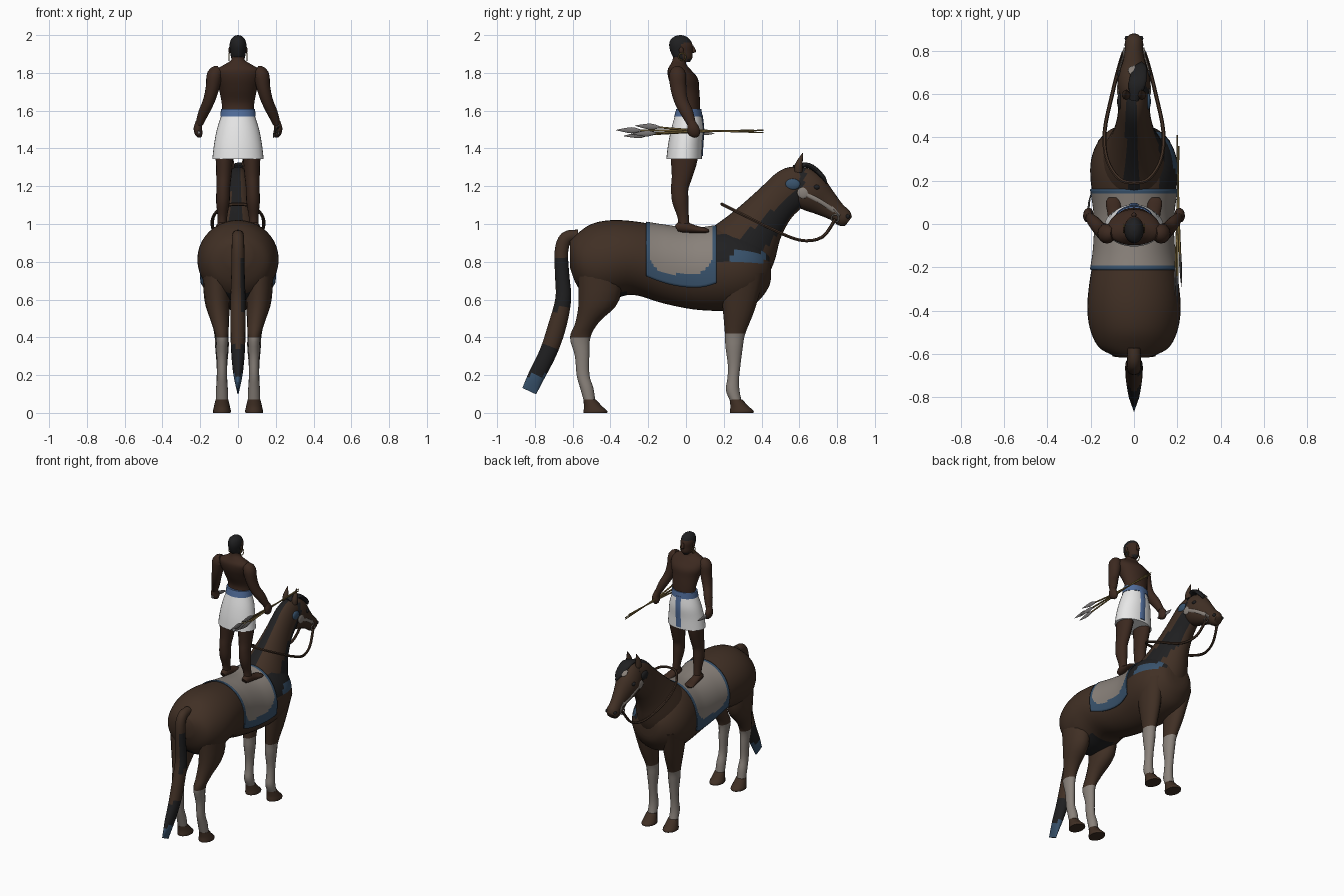
import bpy, bmesh, math
from mathutils import Vector

cube = bpy.data.objects.get("Cube")
if cube:
    bpy.data.objects.remove(cube)


def material(name, *rgb):
    m = bpy.data.materials.new(name)
    m.use_nodes = True
    m.diffuse_color = (*rgb, 1)
    m.node_tree.nodes["Principled BSDF"].inputs["Base Color"].default_value = (*rgb, 1)
    return m


COAT = material("brown coat", .052, .029, .018)
BLACK = material("black hair", .014, .014, .015)
GREY = material("warm grey", .25, .22, .195)
NAVY = material("dark blue", .04, .085, .15)
BLUE = material("belt blue", .08, .15, .32)
WHITE = material("white cloth", .8, .8, .8)
SKIN = material("brown skin", .045, .022, .014)
GOLD = material("golden wood", .22, .15, .045)
STEEL = material("steel", .18, .17, .17)
X, Y, Z = Vector((1, 0, 0)), Vector((0, 1, 0)), Vector((0, 0, 1))


def finish(obj, mats, rule=None):
    for m in mats:
        obj.data.materials.append(m)
    if rule:
        for p in obj.data.polygons:
            p.material_index = int(rule(p.center, p.normal))
    bpy.ops.object.select_all(action='DESELECT')
    obj.select_set(True)
    bpy.context.view_layer.objects.active = obj
    bpy.ops.object.shade_smooth_by_angle(angle=math.radians(55))
    return obj


def from_bmesh(name, bm, mats, rule=None):
    bmesh.ops.recalc_face_normals(bm, faces=bm.faces)
    mesh = bpy.data.meshes.new(name)
    bm.to_mesh(mesh)
    bm.free()
    obj = bpy.data.objects.new(name, mesh)
    bpy.context.collection.objects.link(obj)
    return finish(obj, mats, rule)


def refine(rows, steps):
    """Catmull-Rom interpolation through the section rows."""
    out = []
    for i in range(len(rows) - 1):
        quad = zip(rows[max(i - 1, 0)], rows[i], rows[i + 1], rows[min(i + 2, len(rows) - 1)])
        quad = list(quad)
        for k in range(steps):
            t = k / steps
            out.append([b + .5 * t * (c - a + t * (2 * a - 5 * b + 4 * c - d
                        + t * (3 * (b - c) + d - a))) for a, b, c, d in quad])
    return out + [list(rows[-1])]


def loft(name, rows, mats, rule=None, n=16, steps=4, axis=None):
    """Skin elliptical sections (x, y, z, half width, half depth) along a path."""
    rows = refine(rows, steps)
    pts = [Vector(r[:3]) for r in rows]
    bm = bmesh.new()
    rings = []
    for i, r in enumerate(rows):
        t = axis or (pts[min(i + 1, len(pts) - 1)] - pts[max(i - 1, 0)]).normalized()
        side = (X - t * t.x).normalized()
        up = side.cross(t)
        a, b = max(r[3], .001), max(r[4], .001)
        rings.append([bm.verts.new(pts[i] + side * a * math.sin(w) + up * b * math.cos(w))
                      for w in (2 * math.pi * k / n for k in range(n))])
    for p, q in zip(rings, rings[1:]):
        for k in range(n):
            bm.faces.new((p[k], p[k - 1], q[k - 1], q[k]))
    bm.faces.new(rings[0])
    bm.faces.new(rings[-1])
    return from_bmesh(name, bm, mats, rule)


def ball(name, loc, scale, mat, rot=(0, 0, 0)):
    bpy.ops.mesh.primitive_uv_sphere_add(segments=16, ring_count=10, location=loc, rotation=rot)
    obj = bpy.context.object
    obj.name, obj.scale = name, scale
    return finish(obj, [mat])


def ring(name, loc, radius, thick, mat, rot, scale=(1, 1, 1)):
    bpy.ops.mesh.primitive_torus_add(location=loc, rotation=rot, major_radius=radius,
                                     minor_radius=thick, major_segments=24, minor_segments=6)
    obj = bpy.context.object
    obj.name, obj.scale = name, scale
    return finish(obj, [mat])


# Horse body
body = [(0, -.615, .84, .07, .07), (0, -.575, .81, .155, .14), (0, -.5, .8, .198, .2),
        (0, -.4, .81, .215, .21), (0, -.28, .82, .207, .195), (0, -.12, .785, .182, .205),
        (0, .04, .76, .178, .212), (0, .2, .765, .2, .225), (0, .3, .765, .197, .21),
        (0, .38, .765, .165, .175), (0, .435, .77, .11, .11), (0, .45, .77, .06, .06)]


def body_rule(c, n):
    if c.x > .05 and .18 < c.y < .44 and .8 < c.z < .95:
        return 2 if .22 < c.y < .42 and c.z < .85 else 1
    return c.y < -.3 and c.z < .64 and abs(c.x) < .1


loft("horse_body", body, [COAT, BLACK, NAVY], body_rule, n=40, axis=Y)

# Neck with a mane stripe and a dark side patch
neck = [(0, .25, .81, .16, .2), (0, .31, .89, .145, .185), (0, .385, 1.0, .105, .14),
        (0, .47, 1.105, .08, .115), (0, .56, 1.19, .07, .112), (0, .62, 1.22, .06, .09)]


def neck_rule(c, n):
    drop = c.z - 1 - .9 * (c.y - .385)
    return (abs(c.x + .01) < .028 and n.z > .3) or (c.x > .03 and -.15 < drop < .01 and c.z > .79)


loft("horse_neck", neck, [COAT, BLACK], neck_rule, n=32)

# Head
head = [(0, .56, 1.235, .045, .065), (0, .605, 1.21, .068, .098), (0, .665, 1.165, .076, .102),
        (0, .735, 1.112, .055, .075), (0, .795, 1.065, .043, .053), (0, .838, 1.03, .042, .048),
        (0, .86, 1.013, .028, .03)]
loft("horse_head", head, [COAT, BLACK],
     lambda c, n: c.y < .63 and c.z > 1.19 and c.x > .02, n=24)
loft("forelock", [(0, .57, 1.3, .02, .012), (.015, .65, 1.31, .04, .014),
                  (.03, .72, 1.255, .03, .012), (.035, .745, 1.215, .004, .004)], [BLACK])
ball("forehead_star", (0, .708, 1.267), (.028, .03, .008), GREY, (-.75, 0, 0))

# Paired head parts and bridle
for s, label in ((1, "left"), (-1, "right")):
    loft(f"{label}_ear", [(s * .035, .595, 1.275, .02, .022), (s * .037, .598, 1.315, .019, .02),
                          (s * .035, .618, 1.375, .002, .002)], [COAT], n=10)
    ball(f"{label}_cheek_plate", (s * .07, .62, 1.165), (.009, .032, .03), GREY)
    loft(f"{label}_cheek_strap", [(s * .072, .62, 1.165, .004, .011), (s * .07, .7, 1.125, .004, .011),
                                  (s * .046, .785, 1.07, .004, .011)], [GREY], n=8)
    ball(f"{label}_eye", (s * .066, .692, 1.195), (.012, .016, .013), BLACK)
    ball(f"{label}_bridle_tuft", (s * .064, .565, 1.21), (.014, .04, .03), NAVY if s > 0 else BLACK)
    ball(f"{label}_nostril", (s * .033, .856, 1.04), (.01, .012, .012), BLACK)
    ring(f"{label}_bit_ring", (s * .046, .79, 1.03), .02, .004, GREY, (0, math.pi / 2, 0))
ring("noseband", (0, .79, 1.07), .05, .007, GREY, (math.radians(131), 0, 0), (.94, 1.1, 1))

# Reins looping back over the neck
path = [(.048, .79, 1.025), (.07, .72, .93), (.1, .6, .915), (.135, .43, .985),
        (.125, .3, 1.05), (.07, .21, 1.095)]
points = path + [(0, .19, 1.105)] + [(-x, y, z) for x, y, z in reversed(path)]
curve = bpy.data.curves.new("reins", 'CURVE')
curve.dimensions, curve.bevel_depth, curve.bevel_resolution = '3D', .009, 1
spline = curve.splines.new('POLY')
fine = refine(points, 4)
spline.points.add(len(fine) - 1)
for p, co in zip(spline.points, fine):
    p.co = (*co, 1)
reins = bpy.data.objects.new("reins", curve)
bpy.context.collection.objects.link(reins)
bpy.ops.object.select_all(action='DESELECT')
reins.select_set(True)
bpy.context.view_layer.objects.active = reins
bpy.ops.object.convert(target='MESH')
finish(bpy.context.object, [COAT])

# Horse legs with pale socks, and hooves
hind = [(.112, -.455, .82, .08, .12), (.11, -.46, .6, .068, .108), (.095, -.523, .48, .047, .062),
        (.085, -.56, .4, .034, .054), (.085, -.55, .3, .028, .038), (.085, -.545, .2, .026, .034),
        (.085, -.525, .13, .031, .035), (.085, -.51, .06, .032, .03)]
fore = [(.115, .3, .74, .07, .12), (.1, .28, .55, .053, .085), (.088, .26, .42, .038, .054),
        (.085, .255, .35, .036, .046), (.085, .255, .25, .028, .033), (.085, .25, .18, .028, .031),
        (.085, .247, .12, .031, .036), (.085, .265, .06, .032, .03)]
for s, label in ((1, "left"), (-1, "right")):
    for part, rows in (("hind", hind), ("front", fore)):
        side = [(s * r[0], *r[1:]) for r in rows]
        loft(f"{label}_{part}_leg", side, [COAT, GREY], lambda c, n: c.z < .41, axis=-Z)
        x, y = side[-1][:2]
        loft(f"{label}_{part}_hoof", [(x, y, .07, .034, .034), (x, y + .018, .035, .042, .048),
             (x, y + .03, .012, .047, .062), (x, y + .03, 0, .046, .062)], [COAT], axis=-Z)

# Tail
tail = [(0, -.57, .94, .03, .03), (0, -.635, .925, .032, .035), (0, -.66, .85, .034, .036),
        (0, -.655, .72, .036, .038), (0, -.65, .6, .04, .042), (0, -.685, .45, .04, .048),
        (0, -.73, .32, .036, .046), (0, -.79, .2, .024, .044), (0, -.83, .115, .005, .04)]
loft("tail", tail, [COAT, BLACK, NAVY],
     lambda c, n: 2 if c.z < .2 else c.z < .35 or (.55 < c.z < .82 and (c.x > .01 or n.y > .4)))

# Saddle cloth draped over the back, with a blue border
bm = bmesh.new()
grid = []
fine_body = refine(body, 12)
for i in range(41):
    y = -.21 + .37 * i / 40
    _, _, zc, hw, hh = min(fine_body, key=lambda r: abs(r[1] - y))
    k = next(j for j, r in enumerate(fine_body) if r[1] > y)
    p, q = fine_body[k - 1], fine_body[k]
    t = (y - p[1]) / (q[1] - p[1])
    zc, hw, hh = (p[j] + t * (q[j] - p[j]) + e for j, e in ((2, 0), (3, .008), (4, .008)))
    hem = .663 + .9 * max(0, .05 - y) ** 2 + 2 * max(0, y - .05) ** 2
    limit = math.acos((hem - zc) / hh)
    row = []
    for j in range(-30, 31):
        w = limit * j / 30
        x = math.sin(w)
        if abs(w) > math.pi / 2:
            x = .5 * x + math.copysign(.5, w)
        row.append(bm.verts.new((hw * x, y, zc + hh * math.cos(w))))
    grid.append(row)
for p, q in zip(grid, grid[1:]):
    for k in range(60):
        bm.faces.new((p[k], p[k + 1], q[k + 1], q[k]))


def cloth_rule(c, n):
    u = abs(c.y + .025) / .17
    return u > .965 or c.z < .735 + .1 * u ** 5


cloth = from_bmesh("saddle_cloth", bm, [GREY, NAVY], cloth_rule)
cloth.modifiers.new("thickness", 'SOLIDIFY').thickness = .006

# Rider torso, neck and head
torso = [(0, .01, 1.56, .083, .065), (0, .02, 1.63, .085, .055), (0, .0, 1.71, .1, .07),
         (0, -.015, 1.77, .12, .078), (0, -.035, 1.815, .118, .062), (0, -.04, 1.845, .07, .042),
         (0, -.035, 1.87, .035, .036), (0, -.03, 1.91, .034, .036)]
loft("rider_torso", torso, [SKIN], n=24, axis=Z)
skull = [(0, -.01, 1.858, .022, .03), (0, -.016, 1.88, .036, .05), (0, -.023, 1.91, .041, .058),
         (0, -.027, 1.945, .045, .062), (0, -.03, 1.975, .038, .052), (0, -.03, 1.993, .022, .03),
         (0, -.03, 2.0, .004, .005)]
loft("rider_head", skull, [SKIN, BLACK],
     lambda c, n: c.y < -.02 or c.z > 1.96 or (c.z < 1.875 and c.y > .01), n=24, axis=Z)
loft("nose", [(0, .032, 1.945, .006, .006), (0, .042, 1.915, .012, .012),
              (0, .032, 1.905, .008, .006)], [SKIN], n=8, axis=-Z)

# Wrap skirt, belt and front sash
skirt = [(0, .012, 1.575, .088, .07), (0, .006, 1.5, .112, .085), (0, -.005, 1.42, .127, .09),
         (0, -.01, 1.345, .136, .094)]
loft("skirt", skirt, [WHITE], n=32, axis=-Z)
loft("belt", [(0, .012, 1.568, .094, .075), (0, .015, 1.61, .09, .066)], [BLUE], n=32, steps=1, axis=Z)
loft("sash", [(0, .084, 1.58, .02, .004), (0, .093, 1.5, .02, .004), (0, .088, 1.42, .02, .004),
              (0, .086, 1.36, .02, .004)], [BLUE], n=8, axis=-Z)

# Rider limbs and earrings
leg = [(.068, -.005, 1.42, .05, .07), (.072, -.01, 1.34, .046, .07), (.075, -.022, 1.25, .04, .054),
       (.078, -.033, 1.19, .036, .046), (.08, -.03, 1.12, .036, .043), (.083, -.015, 1.04, .026, .03),
       (.086, -.01, .975, .025, .03)]
foot = [(.086, -.05, .975, .018, .018), (.086, -.02, .985, .028, .03), (.09, .05, .972, .032, .02),
        (.096, .1, .966, .034, .014), (.097, .122, .964, .02, .007)]
arm = [(.095, -.045, 1.81, .03, .03), (.122, -.045, 1.79, .042, .045), (.135, -.04, 1.72, .036, .042),
       (.155, -.025, 1.65, .031, .036), (.182, .005, 1.59, .028, .033), (.205, .03, 1.53, .02, .023)]
hand = [(.205, .03, 1.54, .019, .02), (.213, .038, 1.505, .022, .032), (.205, .045, 1.475, .02, .03),
        (.195, .045, 1.462, .008, .01)]
for s, label in ((1, "left"), (-1, "right")):
    for part, rows in (("leg", leg), ("foot", foot), ("arm", arm), ("hand", hand)):
        loft(f"rider_{label}_{part}", [(s * r[0], *r[1:]) for r in rows], [SKIN])
    ball(f"rider_{label}_ear", (s * .044, -.025, 1.92), (.007, .012, .017), SKIN)
    ring(f"{label}_earring", (s * .047, -.02, 1.885), .019, .003, GOLD, (0, math.pi / 2, 0))

# Bundle of spears in the left hand
for i, (dx, dz, shift) in enumerate(((-.012, -.02, 0), (.012, -.012, .04), (-.004, .004, -.04), (.01, .022, .06))):
    def along(y, r, flat=1):
        t = .25 + (.04 - y) / .35 if y < .04 else .25 - (y - .04) / .6
        return (.203 + dx * t, y + shift * (y < 0), 1.492 + dz * t, r * flat, r)
    loft(f"spear_{i}_shaft", [along(-.24, .005), along(.04, .005), along(.36 + .05 * (i % 2), .003)],
         [GOLD], n=8)
    loft(f"spear_{i}_blade", [along(-.2, .005), along(-.25, .016, .35), along(-.33, .001)],
         [STEEL], n=8)

# Dagger in the right hand
loft("dagger_grip", [(-.207, .0, 1.485, .008, .009), (-.21, .07, 1.487, .007, .009)], [STEEL], n=8)
loft("dagger_blade", [(-.21, .07, 1.487, .005, .014), (-.205, .11, 1.483, .004, .012),
                      (-.195, .15, 1.478, .001, .001)], [STEEL], n=8)
